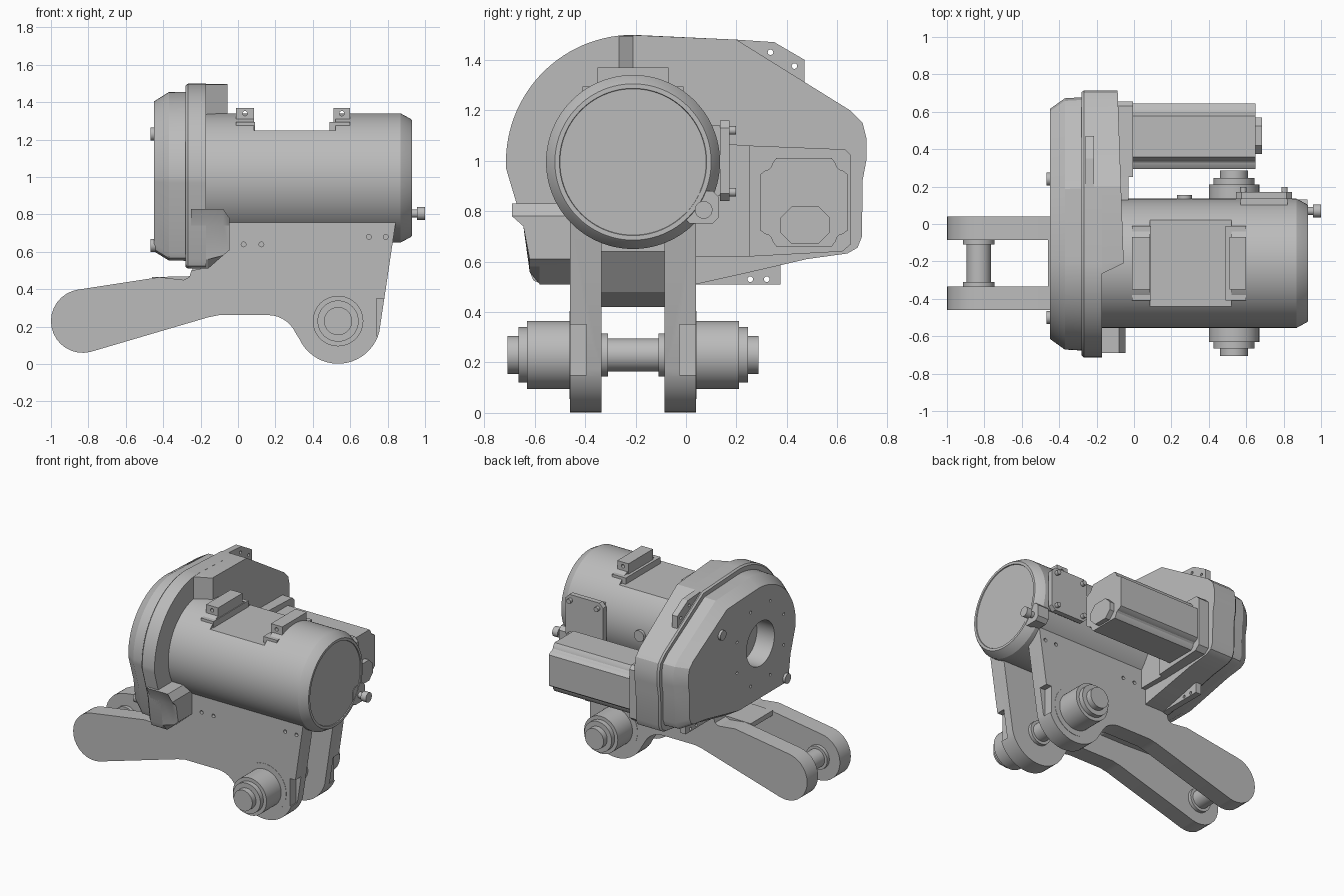
import bpy, bmesh, math

old = bpy.data.objects.get("Cube")
if old:
    bpy.data.objects.remove(old, do_unlink=True)

grey = bpy.data.materials.new("machine_grey")
grey.use_nodes = True
grey.diffuse_color = (0.5, 0.5, 0.5, 1)
grey.node_tree.nodes["Principled BSDF"].inputs["Base Color"].default_value = (0.5, 0.5, 0.5, 1)

MID = -0.21    # y of the drum axis and the arm symmetry plane
AXIS = 0.995   # z of the drum axis


def skin(name, rings):
    """Join equal-length rings of 3D points into a capped solid."""
    bm = bmesh.new()
    loops = [[bm.verts.new(p) for p in ring] for ring in rings]
    n = len(loops[0])
    for a, b in zip(loops, loops[1:]):
        for i in range(n):
            j = (i + 1) % n
            bm.faces.new((a[i], a[j], b[j], b[i]))
    bm.faces.new(loops[0])
    bm.faces.new(loops[-1])
    bmesh.ops.recalc_face_normals(bm, faces=bm.faces)
    mesh = bpy.data.meshes.new(name)
    bm.to_mesh(mesh)
    bm.free()
    mesh.materials.append(grey)
    ob = bpy.data.objects.new(name, mesh)
    bpy.context.collection.objects.link(ob)
    return ob


def place(axis, t, u, v):
    return {"x": (t, u, v), "y": (u, t, v), "z": (u, v, t)}[axis]


def prism(name, axis, pts, a, b):
    return skin(name, [[place(axis, t, u, v) for u, v in pts] for t in (a, b)])


def turned(name, axis, centre, profile, n=48):
    """Solid of revolution; profile is a list of (position, radius)."""
    u, v = centre
    return skin(name, [[place(axis, t, u + r * math.cos(math.tau * i / n),
                              v + r * math.sin(math.tau * i / n)) for i in range(n)]
                       for t, r in profile])


def box(name, x, y, z):
    return prism(name, "x", [(y[0], z[0]), (y[1], z[0]), (y[1], z[1]), (y[0], z[1])], *x)


def chamfered(y0, y1, z0, z1, c):
    return [(y0 + c, z0), (y1 - c, z0), (y1, z0 + c), (y1, z1 - c),
            (y1 - c, z1), (y0 + c, z1), (y0, z1 - c), (y0, z0 + c)]


def arc(cx, cz, r, a, b, n=16):
    angles = [math.radians(a + (b - a) * i / n) for i in range(n + 1)]
    return [(cx + r * math.cos(t), cz + r * math.sin(t)) for t in angles]


def cut(ob, cutter):
    cutter.hide_render = True
    mod = ob.modifiers.new("cut", "BOOLEAN")
    mod.operation = "DIFFERENCE"
    mod.solver = "EXACT"
    mod.object = cutter
    bpy.context.view_layer.objects.active = ob
    bpy.ops.object.modifier_apply(modifier=mod.name)
    bpy.data.objects.remove(cutter, do_unlink=True)


# Drum with a chamfered, recessed end and a flat milled on top
drum = turned("drum", "x", (MID, AXIS), [(-0.2, 0.345), (0.87, 0.345), (0.925, 0.315),
              (0.93, 0.31), (0.93, 0.292), (0.924, 0.29)], 96)
cut(drum, box("flat_cutter", (0.085, 0.52), (-0.6, 0.2), (1.25, 1.5)))

# Lifting lugs at both ends of the flat
for name, x0, x1, foot in (("left_lug", -0.01, 0.085, 0.02), ("right_lug", 0.51, 0.60, -0.02)):
    lug = box(name, (x0, x1), (-0.35, -0.07), (1.22, 1.37))
    cut(lug, turned("hole", "y", ((x0 + x1) / 2, 1.34), [(-0.5, 0.013), (0.1, 0.013)], 16))
    box(name + "_foot", (x0 + min(foot, 0), x1 + max(foot, 0) * 0.3), (-0.41, -0.01), (1.22, 1.295))

# Side arms: rounded front end, rounded axle end, upper edge buried in the drum
arm_profile = (arc(-0.83, 0.23, 0.17, 98, 284) + [(-0.16, 0.25), (-0.1, 0.262), (0.16, 0.262)]
               + arc(0.16, 0.1, 0.162, 80, 25, 6) + arc(0.535, 0.23, 0.228, 205, 345, 20)
               + [(0.845, 0.77), (-0.2, 0.77), (-0.2, 0.51), (-0.25, 0.5), (-0.26, 0.465),
                  (-0.29, 0.45), (-0.42, 0.465)])
for side, name in ((-1, "right_arm"), (1, "left_arm")):
    inner, outer = MID + side * 0.125, MID + side * 0.25
    arm = prism(name, "y", arm_profile, min(inner, outer), max(inner, outer))
    edge = sorted((MID + side * 0.185, MID + side * 0.3))
    cut(arm, box("pocket_cutter", (0.74, 0.9), edge, (0.15, 0.35)))
    rim = sorted((MID + side * 0.225, MID + side * 0.3))
    for x, z in ((0.03, 0.64), (0.125, 0.64), (0.70, 0.68), (0.79, 0.68)):
        cut(arm, turned("hole", "y", (x, z), [(rim[0], 0.013), (rim[1], 0.013)], 16))
    # Stepped axle end
    steps = [(0.23, 0.175), (0.252, 0.175), (0.252, 0.135), (0.42, 0.135), (0.42, 0.11),
             (0.455, 0.11), (0.455, 0.075), (0.497, 0.075)]
    turned(name + "_axle_end", "y", (0.535, 0.23), [(MID + side * d, r) for d, r in steps])

# Cross pins with end collars
for name, x in (("axle", 0.535), ("front_pin", -0.83)):
    turned(name, "y", (x, 0.23), [(MID + d, r) for d, r in
           ((-0.13, 0.085), (-0.1, 0.085), (-0.1, 0.065), (0.1, 0.065), (0.1, 0.085), (0.13, 0.085))])

# Web that ties the arms together
prism("arm_web", "y", [(-0.46, 0.43), (-0.2, 0.42), (0.0, 0.42), (0.12, 0.48), (0.24, 0.64),
      (0.24, 0.72), (-0.2, 0.72), (-0.25, 0.47), (-0.46, 0.465)], MID - 0.127, MID + 0.127)

# Gear housing outline in side elevation
right_half = [(0.04, 0.51), (0.22, 0.55), (0.48, 0.61), (0.64, 0.632), (0.68, 0.655), (0.698, 0.7),
              (0.70, 0.92), (0.715, 1.0), (0.715, 1.09), (0.70, 1.15), (0.65, 1.2), (0.2, 1.48)]
outline = (right_half + arc(MID, AXIS, 0.504, 90, 183, 28)
           + [(-0.645, 0.74), (-0.62, 0.56), (-0.605, 0.525), (-0.57, 0.51)])


def housing_layer(name, sections):
    return skin(name, [[(x, y * sy, 1 + (z - 1) * sz) for y, z in outline]
                       for x, sy, sz in sections])


housing_layer("housing_rim", [(-0.28, 0.985, 0.98), (-0.268, 1, 1), (-0.17, 1, 1)])
cover = housing_layer("housing_cover", [(-0.45, 0.86, 0.81), (-0.37, 0.94, 0.91), (-0.25, 0.95, 0.915)])
cut(cover, turned("bore_cutter", "x", (MID, AXIS), [(-0.5, 0.16), (-0.31, 0.16)]))

# Small holes around the bore
for i in range(8):
    t = math.tau * (i + 0.5) / 8
    spot = (MID + 0.29 * math.cos(t), AXIS + 0.29 * math.sin(t))
    cut(cover, turned("hole", "x", spot, [(-0.5, 0.01), (-0.43, 0.01)], 12))

# Thicker half of the housing, with a sloped step beside the drum
half = right_half + [(MID, 1.498), (-0.27, 1.495), (-0.27, 0.51)]
skin("housing_shoulder", [[(-0.18, y, z) for y, z in half],
     [(-0.055 - 0.035 * (max(y, MID) - MID), max(y, MID), z) for y, z in half]])

# Lower housing foot
foot = [(-0.69, 0.83), (-0.645, 0.74), (-0.62, 0.56), (-0.58, 0.51), (-0.43, 0.51), (-0.43, 0.83)]
skin("housing_foot", [[(x, y, min(max(z, low), high)) for y, z in foot]
     for x, low, high in ((-0.25, 0.5, 0.83), (-0.16, 0.51, 0.83), (-0.08, 0.58, 0.83), (-0.045, 0.61, 0.78))])

# Housing tabs with holes
tabs = (("upper_tab", [(0.2, 1.4), (0.47, 1.25), (0.47, 1.4), (0.35, 1.47), (0.2, 1.48)],
         ((0.335, 1.43), (0.43, 1.375))),
        ("lower_tab", [(0.04, 0.51), (0.375, 0.51), (0.375, 0.62), (0.04, 0.62)],
         ((0.255, 0.53), (0.32, 0.53))))
for name, pts, holes in tabs:
    tab = prism(name, "x", pts, -0.26, -0.215)
    for spot in holes:
        cut(tab, turned("hole", "x", spot, [(-0.3, 0.011), (-0.1, 0.011)], 16))

# Cover bolts
for name, spot in (("upper_cover_bolt", (0.24, 1.23)), ("lower_cover_bolt", (-0.5, 0.635))):
    turned(name, "x", spot, [(-0.468, 0.035), (-0.36, 0.035)], 24)

# Motor pad, flange, body with notched corners, and end cap
prism("motor_pad", "x", [(0.0, 0.62), (0.25, 0.62), (0.25, 1.06), (0.1, 1.07), (0.0, 1.07)], -0.12, -0.03)
prism("motor_flange", "x", [(0.25, 0.62), (0.62, 0.64), (0.655, 0.67), (0.655, 1.02),
      (0.63, 1.045), (0.25, 1.06)], -0.12, -0.005)
corner = [(0.175, 0.11), (0.155, 0.125), (0.14, 0.13), (0.13, 0.14), (0.125, 0.155), (0.11, 0.175)]
body = []
for sy, sz in ((1, 1), (-1, 1), (-1, -1), (1, -1)):
    quarter = corner if sy * sz > 0 else corner[::-1]
    body += [(0.468 + sy * u, 0.835 + sz * v) for u, v in quarter]
prism("motor_body", "x", body, -0.05, 0.65)
prism("motor_end_cap", "x", chamfered(0.375, 0.57, 0.67, 0.82, 0.045), 0.64, 0.685)

# Junction box on the drum side with corner bolts
box("junction_base", (0.57, 0.82), (0.0, 0.14), (0.86, 1.14))
prism("junction_lid", "y", chamfered(0.545, 0.845, 0.84, 1.16, 0.03), 0.135, 0.172)
for x in (0.585, 0.805):
    for z in (0.875, 1.12):
        turned("junction_bolt", "y", (x, z), [(0.16, 0.017), (0.198, 0.017)], 16)
turned("drum_plug", "y", (0.27, AXIS), [(0.1, 0.04), (0.155, 0.04)], 24)

# Drain boss and plug on the drum end
prism("drain_boss", "x", chamfered(-0.01, 0.13, 0.75, 0.88, 0.025), 0.84, 0.928)
turned("drain_plug", "x", (0.07, 0.805), [(0.9, 0.022), (0.958, 0.022), (0.958, 0.035), (1.0, 0.035)], 24)

# Smooth shading on the round parts, sharp edges kept
bpy.ops.object.select_all(action="DESELECT")
for ob in bpy.context.scene.objects:
    if ob.type == "MESH" and grey.name in ob.data.materials:
        ob.select_set(True)
        bpy.context.view_layer.objects.active = ob
bpy.ops.object.shade_smooth_by_angle(angle=math.radians(25))
